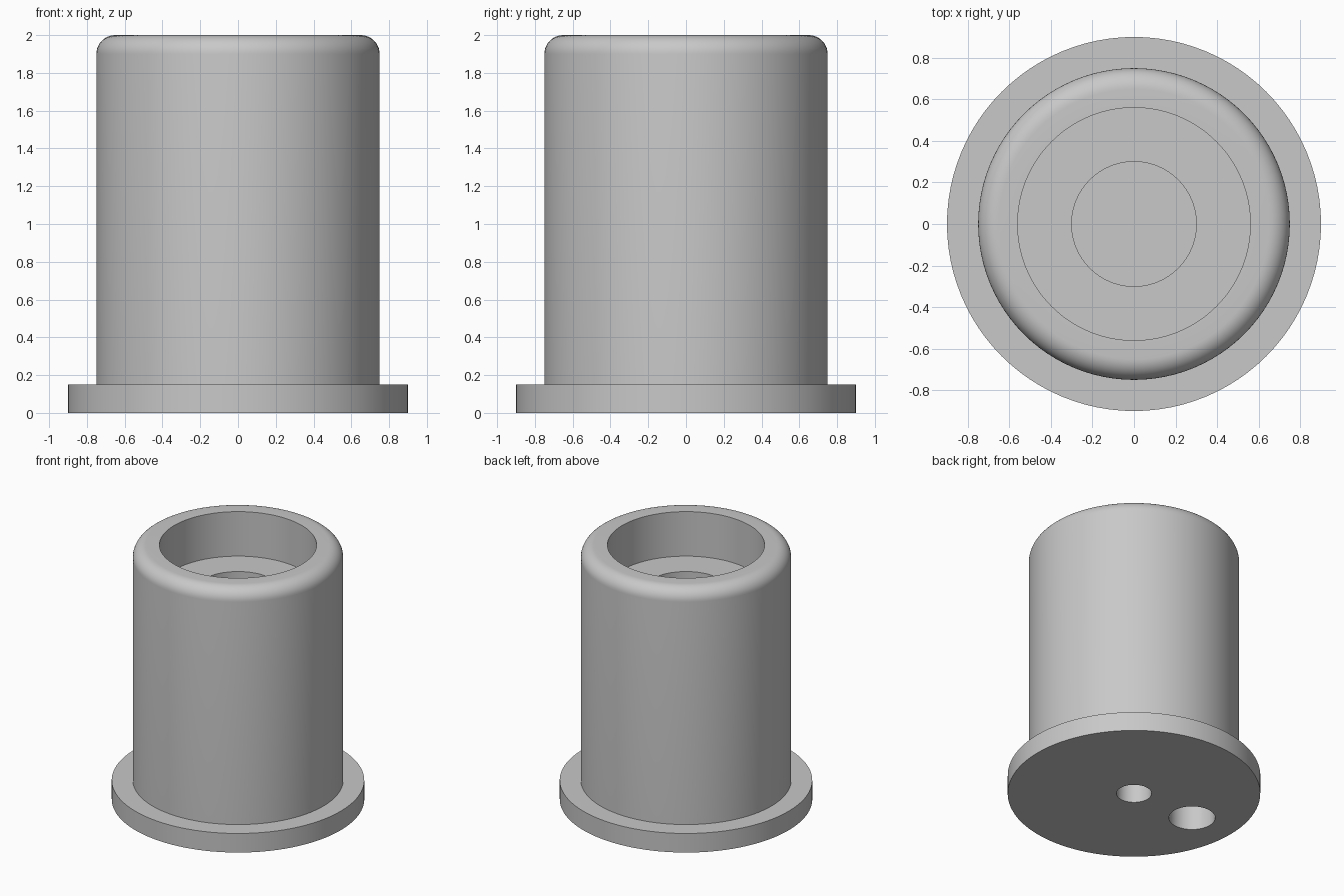
import bpy
import bmesh
from math import sin, cos, pi, radians
from mathutils import Matrix

cube = bpy.data.objects.get("Cube")
if cube:
    bpy.data.objects.remove(cube, do_unlink=True)

SIDES = 96
FILLET = 0.1

# Single grey finish
grey = bpy.data.materials.new("plain grey")
grey.use_nodes = True
colour = (0.58, 0.58, 0.58, 1)
grey.diffuse_color = colour
grey.node_tree.nodes["Principled BSDF"].inputs["Base Color"].default_value = colour


def add_object(name, bm):
    mesh = bpy.data.meshes.new(name)
    bm.to_mesh(mesh)
    bm.free()
    mesh.materials.append(grey)
    obj = bpy.data.objects.new(name, mesh)
    bpy.context.collection.objects.link(obj)
    return obj


def revolve(name, profile):
    """Spin a radius/height profile around the z axis."""
    bm = bmesh.new()
    verts = [bm.verts.new((r, 0, z)) for r, z in profile]
    edges = [bm.edges.new(pair) for pair in zip(verts, verts[1:])]
    bmesh.ops.spin(bm, geom=verts + edges, cent=(0, 0, 0), axis=(0, 0, 1),
                   angle=2 * pi, steps=SIDES, use_duplicate=False)
    bmesh.ops.remove_doubles(bm, verts=bm.verts[:], dist=0.0005)
    bmesh.ops.recalc_face_normals(bm, faces=bm.faces[:])
    return add_object(name, bm)


# Rounded outer top edge
rounding = [(0.75 - FILLET + FILLET * cos(a), 2 - FILLET + FILLET * sin(a))
            for a in (i * pi / 20 for i in range(11))]

# Flanged body: blind centre hole, flange, barrel, counterbore and inner bore
profile = ([(0, 0.5), (0.125, 0.5), (0.125, 0), (0.9, 0), (0.9, 0.15), (0.75, 0.15)]
           + rounding
           + [(0.56, 2), (0.56, 1.65), (0.3, 1.65), (0.3, 1.0), (0, 1.0)])
body = revolve("flanged_body", profile)

# Off-centre blind hole in the underside
bm = bmesh.new()
bmesh.ops.create_cone(bm, cap_ends=True, segments=48, radius1=0.165, radius2=0.165,
                      depth=1.0, matrix=Matrix.Translation((-0.54, 0, 0)))
cutter = add_object("side_hole_cutter", bm)
cutter.hide_render = True

cut = body.modifiers.new("side hole", 'BOOLEAN')
cut.operation = 'DIFFERENCE'
cut.solver = 'EXACT'
cut.object = cutter

bpy.ops.object.select_all(action='DESELECT')
bpy.context.view_layer.objects.active = body
body.select_set(True)
bpy.ops.object.modifier_apply(modifier=cut.name)
bpy.data.objects.remove(cutter, do_unlink=True)

# Smooth walls with crisp rims
bpy.ops.object.shade_smooth_by_angle(angle=radians(30))
